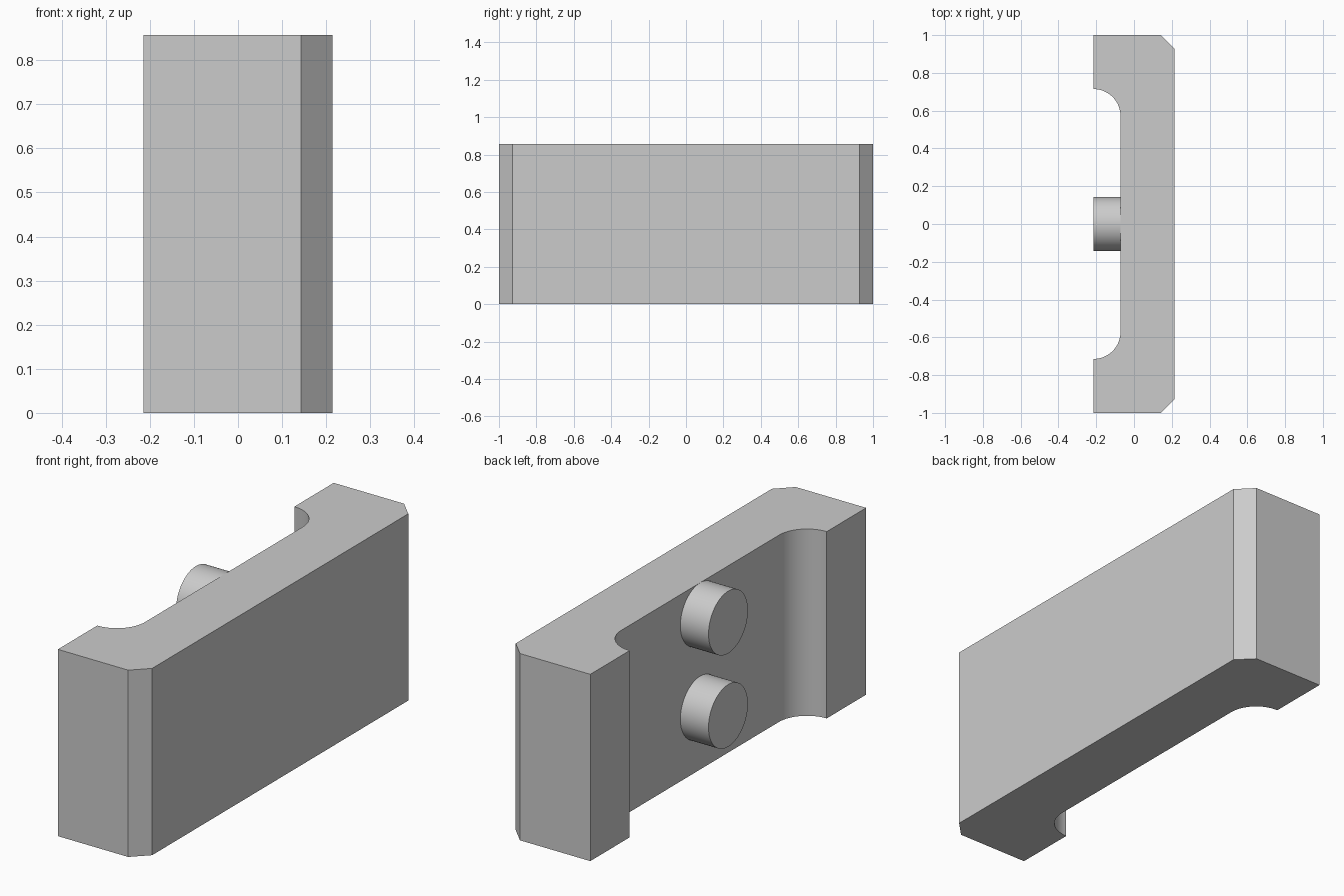
import bpy
import bmesh
from math import cos, sin, pi, radians
from mathutils import Matrix, Vector

cube = bpy.data.objects.get("Cube")
if cube:
    bpy.data.objects.remove(cube, do_unlink=True)

U = 1 / 14            # design module: the block is 28 modules long
HEIGHT = 12 * U
ARC_STEPS = 24

grey = bpy.data.materials.new("light grey")
grey.use_nodes = True
colour = (0.6, 0.6, 0.6, 1)
grey.diffuse_color = colour
grey.node_tree.nodes["Principled BSDF"].inputs["Base Color"].default_value = colour


def finish(name, bm):
    bmesh.ops.recalc_face_normals(bm, faces=bm.faces)
    mesh = bpy.data.meshes.new(name)
    bm.to_mesh(mesh)
    bm.free()
    mesh.materials.append(grey)
    obj = bpy.data.objects.new(name, mesh)
    bpy.context.collection.objects.link(obj)
    bpy.ops.object.select_all(action="DESELECT")
    obj.select_set(True)
    bpy.context.view_layer.objects.active = obj
    bpy.ops.object.shade_smooth_by_angle(angle=radians(30))
    return obj


# Block: half outline with chamfered corner and rounded recess, mirrored in y
half = [(3, 13), (2, 14), (-3, 14)]
for i in range(ARC_STEPS + 1):
    a = pi / 2 * (1 - i / ARC_STEPS)
    half.append((-3 + 2 * cos(a), 8 + 2 * sin(a)))
outline = half + [(x, -y) for x, y in reversed(half)]

bm = bmesh.new()
base = bm.faces.new([bm.verts.new((x * U, y * U, 0)) for x, y in outline])
top = bmesh.ops.extrude_face_region(bm, geom=[base])["geom"]
bmesh.ops.translate(bm, vec=Vector((0, 0, HEIGHT)),
                    verts=[v for v in top if isinstance(v, bmesh.types.BMVert)])
finish("block", bm)

# Pegs: two round studs on the recess floor, the upper one flush with the top
for name, z in (("lower_peg", 4 * U), ("upper_peg", 10 * U)):
    bm = bmesh.new()
    place = Matrix.Translation((-2 * U, 0, z)) @ Matrix.Rotation(pi / 2, 4, "Y")
    bmesh.ops.create_cone(bm, cap_ends=True, segments=64, radius1=2 * U,
                          radius2=2 * U, depth=2 * U, matrix=place)
    finish(name, bm)
